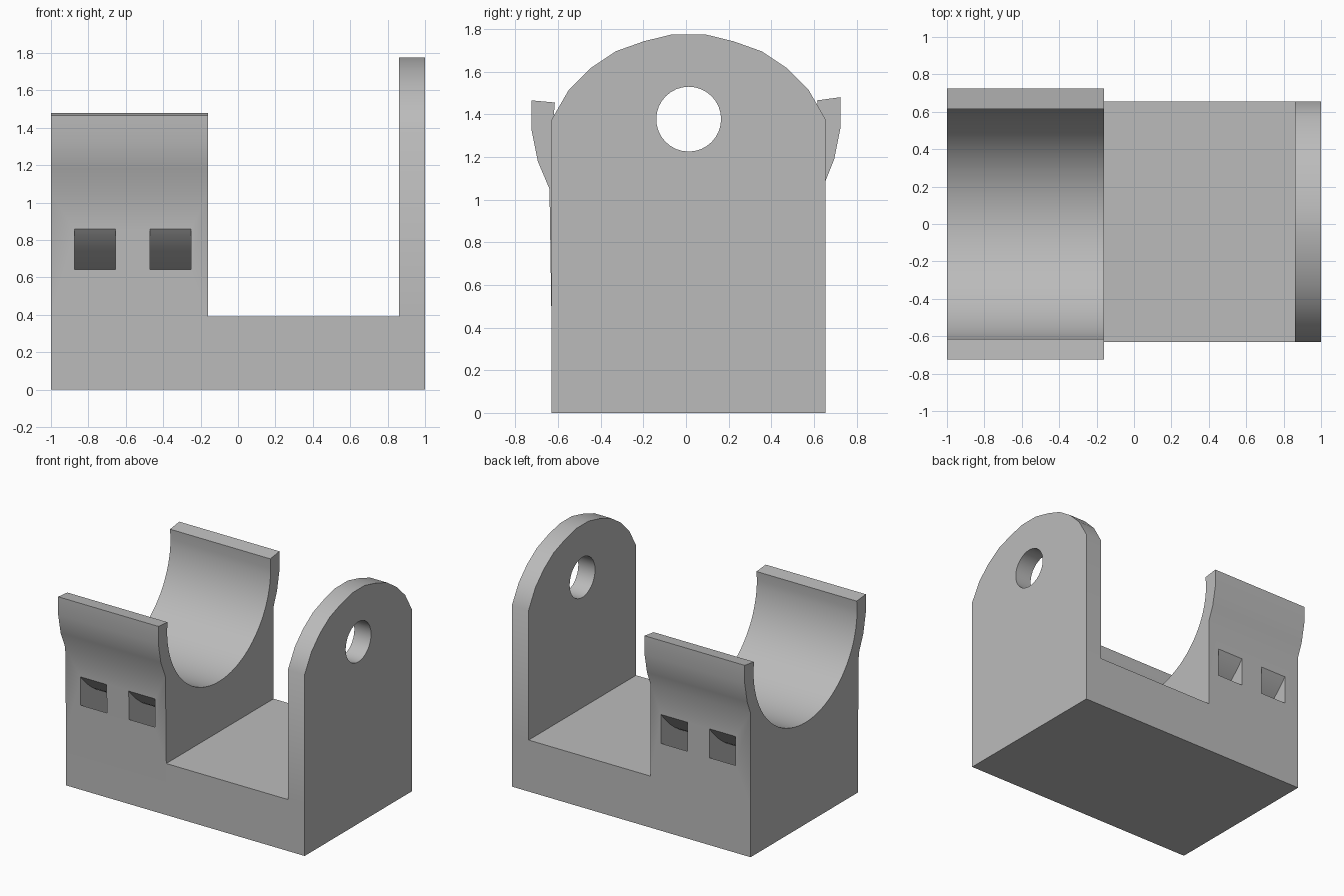
import bpy, bmesh
from math import sin, cos, radians

cube = bpy.data.objects.get("Cube")
if cube:
    bpy.data.objects.remove(cube)

grey = bpy.data.materials.new("plain_grey")
grey.use_nodes = True
colour = (0.5, 0.5, 0.5, 1)
grey.diffuse_color = colour
grey.node_tree.nodes["Principled BSDF"].inputs["Base Color"].default_value = colour


def prism(name, profile, x0, x1):
    """Extrude a (y, z) profile along x."""
    bm = bmesh.new()
    face = bm.faces.new([bm.verts.new((x0, y, z)) for y, z in profile])
    ext = bmesh.ops.extrude_face_region(bm, geom=[face])
    moved = [v for v in ext["geom"] if isinstance(v, bmesh.types.BMVert)]
    bmesh.ops.translate(bm, verts=moved, vec=(x1 - x0, 0, 0))
    bmesh.ops.recalc_face_normals(bm, faces=bm.faces)
    mesh = bpy.data.meshes.new(name)
    bm.to_mesh(mesh)
    bm.free()
    mesh.materials.append(grey)
    obj = bpy.data.objects.new(name, mesh)
    bpy.context.collection.objects.link(obj)
    return obj


def arc(cy, cz, r, a0, a1, n):
    angles = [radians(a0 + (a1 - a0) * i / n) for i in range(n + 1)]
    return [(cy + r * cos(a), cz + r * sin(a)) for a in angles]


def combine(target, other, operation):
    """Apply a boolean and discard the second shape."""
    mod = target.modifiers.new("join", "BOOLEAN")
    mod.operation, mod.object, mod.solver = operation, other, "EXACT"
    bpy.context.view_layer.objects.active = target
    bpy.ops.object.modifier_apply(modifier=mod.name)
    bpy.data.objects.remove(other)


FRONT, BACK, FLOOR = -0.63, 0.655, 0.39
CRADLE_X, PLATE_X = -0.16, 0.86
BORE = (0.0, 1.39)

# Cradle block with flared lips and a round trough
front_side = [(FRONT, 0), (FRONT, FLOOR), (-0.64, 1.05), (-0.695, 1.18),
              (-0.725, 1.33), (-0.725, 1.465), (-0.615, 1.455)]
back_side = [(0.615, 1.465), (0.725, 1.48), (0.725, 1.34), (0.695, 1.19),
             (BACK, 1.09), (BACK, FLOOR), (BACK, 0)]
trough = arc(*BORE, 0.62, 180, 360, 40)
bracket = prism("bracket", front_side + trough + back_side, -1, CRADLE_X)

# Curved strap channels passing under the trough
for x in (-0.765, -0.36):
    ring = arc(*BORE, 0.98, 205, 335, 32) + arc(*BORE, 0.83, 335, 205, 32)
    combine(bracket, prism("strap_channel", ring, x - 0.11, x + 0.11), "DIFFERENCE")

# Rounded end plate with a shaft hole
MID = (FRONT + BACK) / 2
crown = [(0.6425, 1.375), (0.561, 1.516), (0.459, 1.617),
         (0.342, 1.695), (0.21, 1.742), (0.075, 1.775)]
outline = [(FRONT, 0), (FRONT, FLOOR)]
outline += [(MID - y, z) for y, z in crown]
outline += [(MID + y, z) for y, z in reversed(crown)]
outline += [(BACK, FLOOR), (BACK, 0)]
plate = prism("end_plate", outline, PLATE_X, 1)
hole = prism("shaft_hole", arc(MID, 1.377, 0.152, 0, 348.75, 31), 0.7, 1.2)
combine(plate, hole, "DIFFERENCE")

# Floor slab joining cradle and plate
slab = prism("floor_slab", [(FRONT, 0), (FRONT, FLOOR), (BACK, FLOOR), (BACK, 0)],
             CRADLE_X, PLATE_X)
combine(bracket, slab, "UNION")
combine(bracket, plate, "UNION")

# Smooth the curved walls, keep the corners crisp
bpy.ops.object.select_all(action="DESELECT")
bracket.select_set(True)
bpy.context.view_layer.objects.active = bracket
bpy.ops.object.shade_smooth_by_angle(angle=radians(32))
